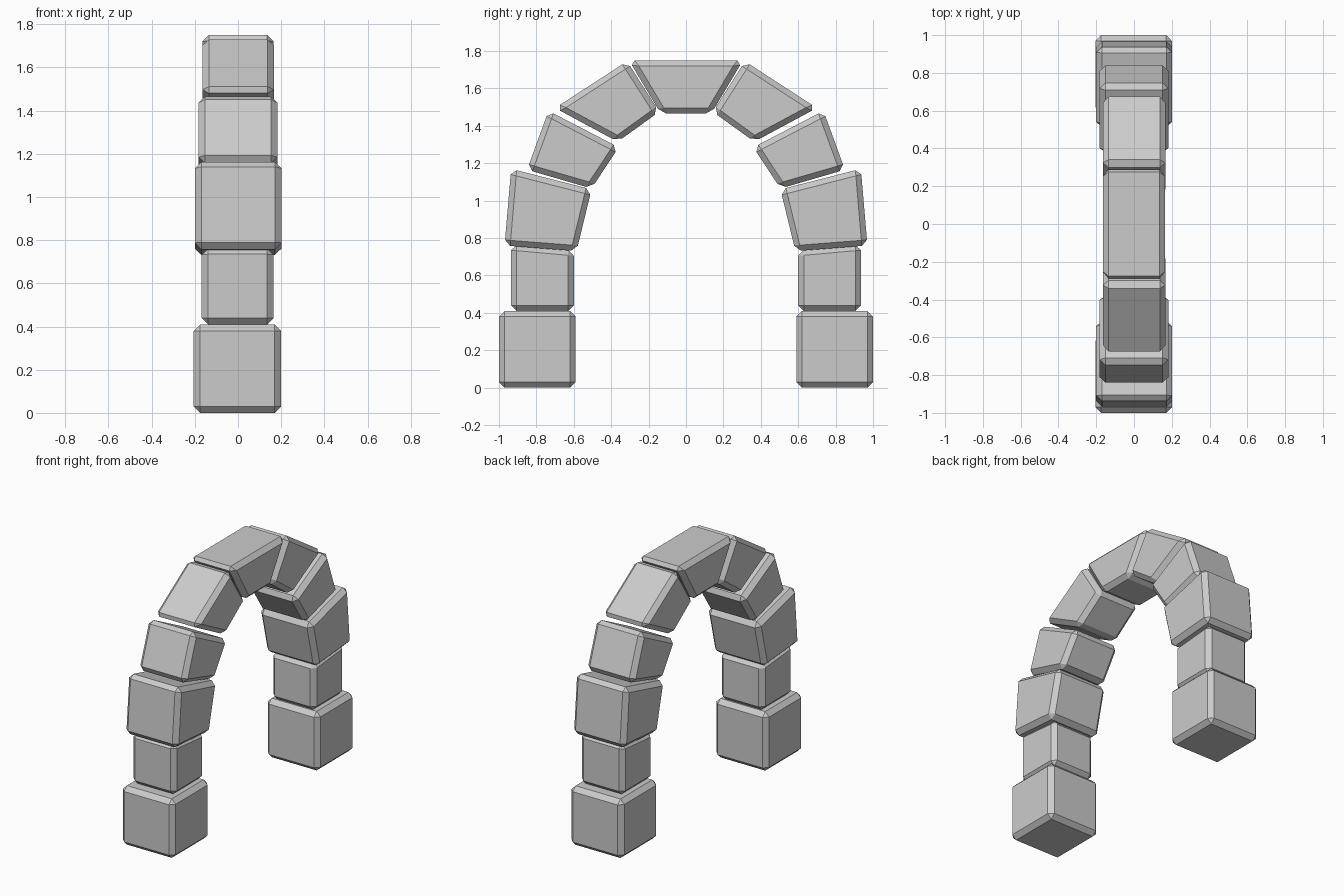
import bpy, bmesh

if "Cube" in bpy.data.objects:
    bpy.data.objects.remove(bpy.data.objects["Cube"])


def block(name, profile, x0, x1, bevel=0.03):
    """Extrude a (y, z) outline along x and chamfer every edge."""
    bm = bmesh.new()
    verts = [bm.verts.new((x0, y, z)) for y, z in profile]
    face = bm.faces.new(verts)
    ext = bmesh.ops.extrude_face_region(bm, geom=[face])
    moved = [g for g in ext["geom"] if isinstance(g, bmesh.types.BMVert)]
    bmesh.ops.translate(bm, vec=(x1 - x0, 0, 0), verts=moved)
    bmesh.ops.recalc_face_normals(bm, faces=bm.faces)
    bmesh.ops.bevel(bm, geom=bm.edges[:], offset=bevel, segments=1,
                    profile=0.5, affect='EDGES')
    bmesh.ops.recalc_face_normals(bm, faces=bm.faces)
    mesh = bpy.data.meshes.new(name)
    bm.to_mesh(mesh)
    bm.free()
    obj = bpy.data.objects.new(name, mesh)
    bpy.context.collection.objects.link(obj)
    return obj


# Stones of one side: outer bottom, outer top, inner top, inner bottom; x range
stones = {
    "base_stone": ([(1.0, 0), (1.0, 0.41), (0.59, 0.41), (0.59, 0)], -0.205, 0.2),
    "pier_stone": ([(0.935, 0.41), (0.935, 0.765), (0.6, 0.735), (0.6, 0.41)], -0.168, 0.165),
    "springer_stone": ([(0.97, 0.76), (0.935, 1.17), (0.505, 1.06), (0.585, 0.73)], -0.2, 0.202),
    "haunch_stone": ([(0.85, 1.165), (0.735, 1.48), (0.36, 1.285), (0.505, 1.065)], -0.182, 0.182),
    "shoulder_stone": ([(0.70, 1.495), (0.315, 1.745), (0.143, 1.475), (0.365, 1.315)], -0.165, 0.167),
}
for name, (profile, x0, x1) in stones.items():
    block(name + "_right", profile, x0, x1)
    block(name + "_left", [(-y, z) for y, z in profile], x0, x1)

# Keystone at the crown
block("keystone", [(-0.305, 1.75), (0.305, 1.75), (0.135, 1.465), (-0.135, 1.465)], -0.165, 0.165)
